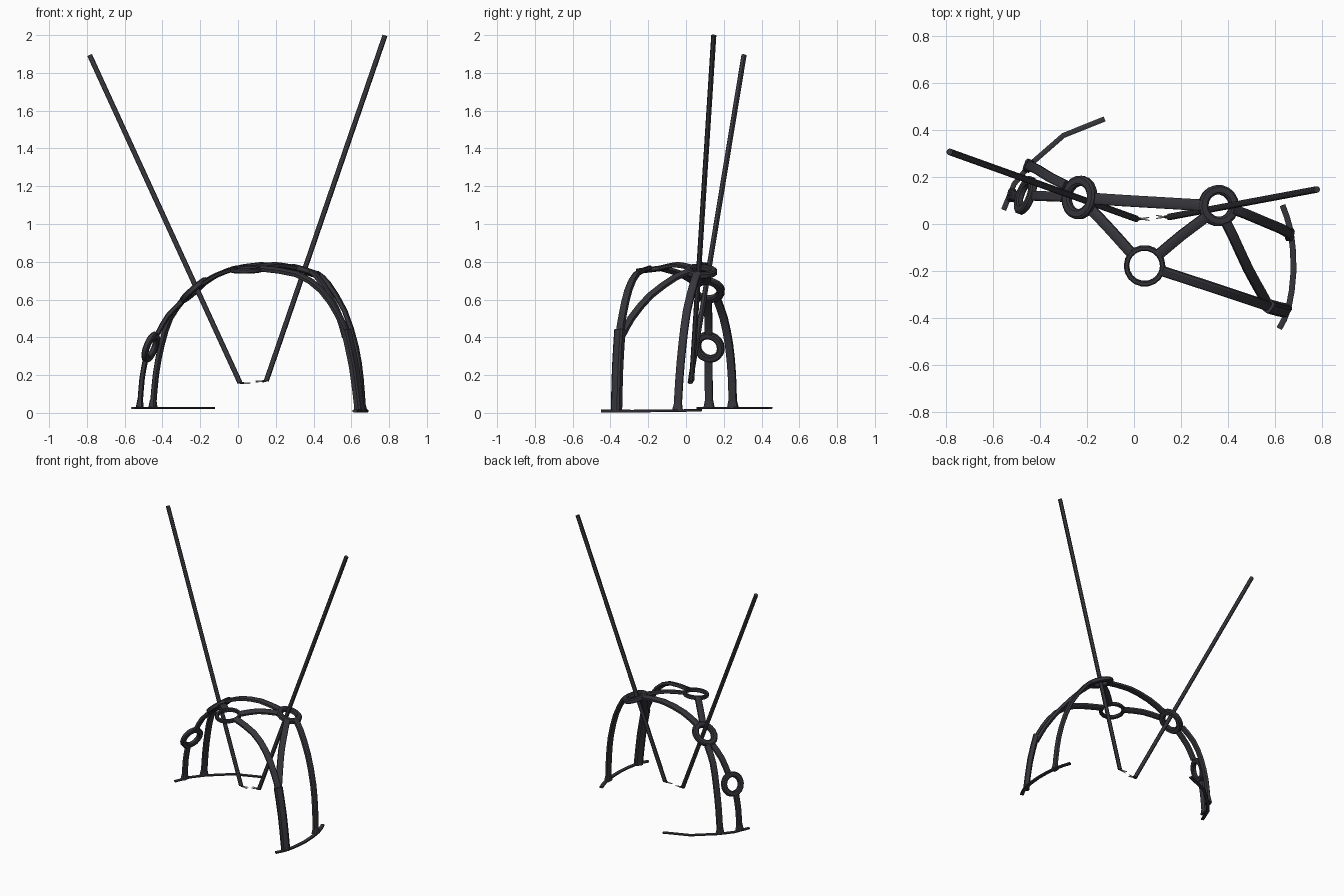
import bpy, bmesh, math
from mathutils import Vector

if "Cube" in bpy.data.objects:
    bpy.data.objects.remove(bpy.data.objects["Cube"])

DOME = Vector((0.08, 0.05, 0.1))
UP = Vector((0, 0, 1))
FRONT = Vector((0, -1, 0))


def material(name, rgb):
    m = bpy.data.materials.new(name)
    m.use_nodes = True
    m.diffuse_color = (*rgb, 1)
    m.node_tree.nodes["Principled BSDF"].inputs["Base Color"].default_value = (*rgb, 1)
    return m


DARK = material("charcoal", (0.036, 0.036, 0.044))
STEEL = material("light steel", (0.6, 0.6, 0.62))


def section(sides, power):
    # Unit section: power 1 is round, smaller powers are boxier
    out = []
    for j in range(sides):
        a = math.tau * (j + 0.5) / sides
        out.append([math.copysign(abs(f) ** power, f) for f in (math.cos(a), math.sin(a))])
    return out


def skin(bm, rows):
    for r, q in zip(rows, rows[1:]):
        for j in range(len(r)):
            n = (j + 1) % len(r)
            bm.faces.new((r[j], r[n], q[n], q[j]))


def finish(bm, name, mat):
    bmesh.ops.recalc_face_normals(bm, faces=bm.faces)
    mesh = bpy.data.meshes.new(name)
    bm.to_mesh(mesh)
    bm.free()
    mesh.materials.append(mat)
    obj = bpy.data.objects.new(name, mesh)
    bpy.context.collection.objects.link(obj)
    bpy.ops.object.select_all(action='DESELECT')
    obj.select_set(True)
    bpy.context.view_layer.objects.active = obj
    bpy.ops.object.shade_smooth_by_angle(angle=math.radians(30))


def smooth_path(pts, steps):
    # Catmull-Rom spline through the given points
    p = [Vector(q) for q in pts]
    p = [2 * p[0] - p[1]] + p + [2 * p[-1] - p[-2]]
    out = []
    for i in range(1, len(p) - 2):
        a, b, c, d = p[i - 1:i + 3]
        for s in range(steps):
            t = s / steps
            out.append(0.5 * (2 * b + (c - a) * t + (2 * a - 5 * b + 4 * c - d) * t * t
                              + (3 * b - a - 3 * c + d) * t ** 3))
    return out + [p[-2]]


def loft(name, pts, width, thick, normal=None, mat=DARK, sides=8, steps=2, taper=1.0, power=0.5):
    # Section swept along a path, its flat side facing away from the dome centre
    path = smooth_path(pts, steps)
    bm = bmesh.new()
    rows = []
    for i, p in enumerate(path):
        tan = (path[min(i + 1, len(path) - 1)] - path[max(i - 1, 0)]).normalized()
        side = tan.cross(normal or (p - DOME)).normalized()
        out = side.cross(tan)
        k = (1 + (taper - 1) * i / (len(path) - 1)) / 2
        rows.append([bm.verts.new(p + k * (side * u * width + out * v * thick))
                     for u, v in section(sides, power)])
    skin(bm, rows)
    bm.faces.new(rows[0])
    bm.faces.new(rows[-1])
    finish(bm, name, mat)


def port_ring(name, center, normal, major, minor, thick):
    # Flat-topped ring lying across the dome
    bm = bmesh.new()
    rot = UP.rotation_difference(Vector(normal).normalized())
    rows = []
    for i in range(18):
        a = math.tau * i / 18
        row = []
        for u, w in section(8, 0.6):
            r = major + minor * u
            v = Vector((r * math.cos(a), r * math.sin(a), thick / 2 * w))
            row.append(bm.verts.new(Vector(center) + rot @ v))
        rows.append(row)
    skin(bm, rows + rows[:1])
    finish(bm, name, DARK)


# Port rings
port_ring("right_port_ring", (-0.232, 0.113, 0.65), (-0.66, 0.1, 0.75), 0.072, 0.022, 0.034)
port_ring("left_port_ring", (0.36, 0.078, 0.75), (0.3, 0.05, 0.95), 0.068, 0.021, 0.034)
port_ring("front_port_ring", (0.045, -0.178, 0.76), (-0.02, -0.12, 1), 0.077, 0.012, 0.028)
port_ring("side_port_ring", (-0.462, 0.122, 0.348), (-0.88, 0.32, 0.34), 0.066, 0.02, 0.032)

# Straps joining the rings
loft("rear_strap", [(-0.17, 0.108, 0.70), (-0.05, 0.10, 0.755), (0.12, 0.09, 0.785), (0.29, 0.08, 0.77)], 0.05, 0.026)
loft("right_strap", [(-0.18, 0.06, 0.685), (-0.1, -0.025, 0.735), (-0.015, -0.12, 0.763)], 0.046, 0.024)
loft("left_strap", [(0.30, 0.025, 0.77), (0.2, -0.05, 0.785), (0.105, -0.13, 0.77)], 0.046, 0.024)
loft("side_strap", [(-0.29, 0.115, 0.595), (-0.37, 0.118, 0.515), (-0.425, 0.12, 0.42)], 0.043, 0.026)

# Legs
legs = {
    "front_leg": [(0.12, -0.2, 0.765), (0.31, -0.262, 0.735), (0.44, -0.305, 0.65), (0.53, -0.335, 0.52),
                  (0.58, -0.352, 0.4), (0.62, -0.362, 0.2), (0.635, -0.367, 0.01)],
    "front_leg_brace": [(0.39, 0.01, 0.745), (0.425, -0.06, 0.715), (0.485, -0.19, 0.62),
                        (0.54, -0.29, 0.5), (0.57, -0.345, 0.4)],
    "left_leg": [(0.42, 0.062, 0.74), (0.475, 0.043, 0.69), (0.565, 0.005, 0.54), (0.625, -0.02, 0.35),
                 (0.651, -0.035, 0.18), (0.663, -0.045, 0.01)],
    "back_leg": [(-0.29, 0.165, 0.6), (-0.36, 0.2, 0.5), (-0.405, 0.228, 0.36), (-0.435, 0.243, 0.2),
                 (-0.45, 0.248, 0.03)],
    "right_leg": [(-0.49, 0.12, 0.28), (-0.508, 0.12, 0.18), (-0.52, 0.122, 0.03)],
}
for name, pts in legs.items():
    loft(name, pts, 0.043, 0.027)
loft("front_leg_shaft", [(0.572, -0.35, 0.44), (0.615, -0.362, 0.24), (0.645, -0.368, 0.01)], 0.058, 0.042)

# Flared feet
for name, top, foot in (("left_foot", (0.66, -0.042, 0.05), (0.663, -0.045, 0.01)),
                        ("back_foot", (-0.449, 0.247, 0.07), (-0.45, 0.248, 0.03)),
                        ("right_foot", (-0.518, 0.122, 0.07), (-0.52, 0.122, 0.03))):
    loft(name, [top, foot], 0.042, 0.028, taper=1.4)

# Thin curved base rails
loft("left_base_rail", [(0.618, -0.445, 0.01), (0.657, -0.36, 0.01), (0.679, -0.2, 0.01),
                        (0.667, -0.03, 0.012), (0.632, 0.08, 0.015)], 0.026, 0.014, normal=UP)
loft("right_base_rail", [(-0.555, 0.06, 0.026), (-0.51, 0.17, 0.026), (-0.44, 0.255, 0.026),
                         (-0.3, 0.377, 0.026), (-0.125, 0.447, 0.026)], 0.023, 0.012, normal=UP, steps=1)

# Instrument rods with wrists and gripping jaws
for side, base, top, d in (("right", (0.01, 0.022, 0.16), (-0.785, 0.307, 1.893), 1),
                           ("left", (0.15, 0.03, 0.17), (0.778, 0.147, 1.998), -1)):
    loft(side + "_rod", [base, top], 0.028, 0.028, normal=FRONT, sides=12, steps=1, power=1)
    b = Vector(base)
    wrist = b + Vector((0.022 * d, 0, -0.003))
    loft(side + "_wrist", [b, wrist], 0.016, 0.016, normal=FRONT, steps=1, taper=0.7, power=1)
    for jaw, s in (("upper", 1), ("lower", -1)):
        tip = wrist + Vector((0.034 * d, 0.007 * s, 0.003 * s))
        loft(f"{side}_{jaw}_jaw", [wrist, tip], 0.009, 0.008, normal=FRONT, mat=STEEL, steps=1, taper=0.5)
